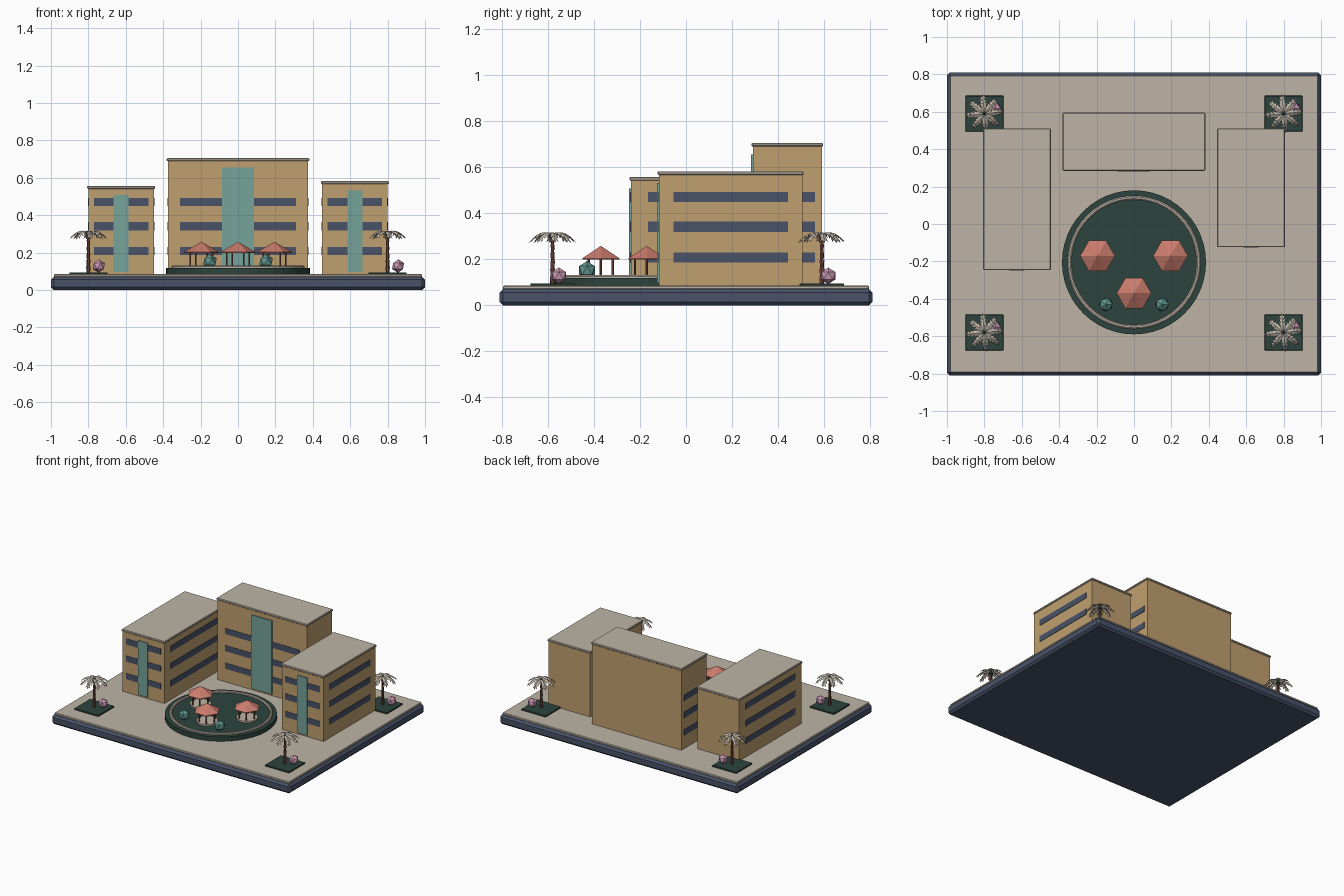
import bpy, bmesh, math
from mathutils import Matrix, Vector

if "Cube" in bpy.data.objects:
    bpy.data.objects.remove(bpy.data.objects["Cube"])


def mat(name, r, g, b):
    lin = [((c / 255 + 0.055) / 1.055) ** 2.4 for c in (r, g, b)]
    m = bpy.data.materials.new(name)
    m.diffuse_color = (*lin, 1)
    m.use_nodes = True
    m.node_tree.nodes["Principled BSDF"].inputs["Base Color"].default_value = m.diffuse_color
    return m


NAVY = mat("slate navy", 72, 82, 104)
STONE = mat("pale stone", 190, 180, 166)
WALL = mat("tan wall", 192, 160, 112)
GLASS = mat("teal glass", 117, 163, 154)
LAWN = mat("dark green", 45, 68, 61)
CORAL = mat("coral roof", 204, 125, 110)
PINK = mat("pink blossom", 205, 155, 182)
SHRUB = mat("teal shrub", 96, 152, 143)
BROWN = mat("brown wood", 125, 78, 66)


def finish(name, bm, material):
    bmesh.ops.recalc_face_normals(bm, faces=bm.faces)
    me = bpy.data.meshes.new(name)
    bm.to_mesh(me)
    bm.free()
    me.materials.append(material)
    ob = bpy.data.objects.new(name, me)
    bpy.context.collection.objects.link(ob)
    return ob


def box(name, x0, x1, y0, y1, z0, z1, material, bevel=0):
    bm = bmesh.new()
    bmesh.ops.create_cube(bm, size=1)
    for v in bm.verts:
        v.co = Vector(((x0 + x1) / 2 + v.co.x * (x1 - x0),
                       (y0 + y1) / 2 + v.co.y * (y1 - y0),
                       (z0 + z1) / 2 + v.co.z * (z1 - z0)))
    if bevel:
        bmesh.ops.bevel(bm, geom=bm.edges[:], offset=bevel, segments=1, affect='EDGES')
    return finish(name, bm, material)


def add_cone(bm, x, y, z0, z1, r0, r1, sides, turn=0):
    m = Matrix.Translation((x, y, (z0 + z1) / 2)) @ Matrix.Rotation(turn, 4, 'Z')
    bmesh.ops.create_cone(bm, cap_ends=True, segments=sides, radius1=r0, radius2=r1,
                          depth=z1 - z0, matrix=m)


def ball(name, x, y, z, r, material):
    bm = bmesh.new()
    bmesh.ops.create_icosphere(bm, subdivisions=1, radius=r,
                               matrix=Matrix.Translation((x, y, z)))
    return finish(name, bm, material)


# Base slab and paving
box("base", -1, 1, -0.81, 0.81, 0, 0.07, NAVY, 0.015)
box("paving", -0.985, 0.985, -0.795, 0.795, 0.068, 0.085, STONE, 0.004)


# Buildings: walls, roof slab, window bands on front and sides, tall glass front
def building(label, x0, x1, y0, y1, top, glass_half):
    cx, cy = (x0 + x1) / 2, (y0 + y1) / 2
    wx, wy = (x1 - x0) * 0.415, (y1 - y0) * 0.4
    t = 0.003
    box(label + "_walls", x0, x1, y0, y1, 0.08, top - 0.012, WALL)
    box(label + "_roof", x0 - 0.006, x1 + 0.006, y0 - 0.006, y1 + 0.006,
        top - 0.016, top, STONE, 0.004)
    for i, z in enumerate((0.208, 0.341, 0.471)):
        a, b = z - 0.022, z + 0.022
        box(f"{label}_front_window_{i}", cx - wx, cx + wx, y0 - t, y0 + t, a, b, NAVY)
        for side, x in (("left", x0), ("right", x1)):
            box(f"{label}_{side}_window_{i}", x - t, x + t, cy - wy, cy + wy, a, b, NAVY)
    box(label + "_glass_front", cx - glass_half, cx + glass_half, y0 - 0.008, y0 + 0.001,
        0.097, top - 0.05, GLASS)


building("main_block", -0.375, 0.375, 0.29, 0.59, 0.705, 0.085)
building("left_wing", -0.80, -0.45, -0.24, 0.505, 0.557, 0.04)
building("right_wing", 0.45, 0.80, -0.117, 0.505, 0.582, 0.04)

# Round garden with stone ring
GY = -0.205
bm = bmesh.new()
add_cone(bm, 0, GY, 0.08, 0.118, 0.385, 0.385, 48)
finish("garden_disc", bm, LAWN)
bm = bmesh.new()
profile = [(0.356, 0.112), (0.356, 0.126), (0.350, 0.131),
           (0.341, 0.131), (0.335, 0.126), (0.335, 0.112)]
vs = [bm.verts.new((r, 0, z)) for r, z in profile]
es = [bm.edges.new((vs[i], vs[(i + 1) % 6])) for i in range(6)]
bmesh.ops.spin(bm, geom=vs + es, cent=(0, 0, 0), axis=(0, 0, 1), angle=math.tau,
               steps=48, use_merge=True)
bmesh.ops.remove_doubles(bm, verts=bm.verts, dist=0.0001)
bmesh.ops.translate(bm, verts=bm.verts, vec=(0, GY, 0))
finish("garden_ring", bm, STONE)

# Hexagonal pavilions: floor, six posts, coral roof
for n, (x, y) in enumerate(((-0.195, -0.17), (0.195, -0.17), (0, -0.37))):
    bm = bmesh.new()
    add_cone(bm, x, y, 0.115, 0.13, 0.075, 0.075, 12)
    finish(f"pavilion_floor_{n}", bm, STONE)
    bm = bmesh.new()
    for k in range(6):
        a = k * math.pi / 3
        add_cone(bm, x + 0.06 * math.cos(a), y + 0.06 * math.sin(a),
                 0.12, 0.21, 0.005, 0.005, 6)
    finish(f"pavilion_posts_{n}", bm, BROWN)
    bm = bmesh.new()
    add_cone(bm, x, y, 0.199, 0.204, 0.093, 0.093, 6, math.pi / 6)
    add_cone(bm, x, y, 0.204, 0.258, 0.093, 0.0, 6, math.pi / 6)
    finish(f"pavilion_roof_{n}", bm, CORAL)

# Garden shrubs
for s in (-1, 1):
    ball("garden_shrub", s * 0.15, -0.43, 0.152, 0.04, SHRUB)


# Palm fronds: folded, drooping, saw-toothed leaves
def fronds(name, x, y, z):
    bm = bmesh.new()
    steps = 6
    for k in range(8):
        rot = Matrix.Translation((x, y, z)) @ Matrix.Rotation(k * math.pi / 4 + 0.1, 4, 'Z')

        def pt(t, w):
            h = 0.06 * t - 0.098 * t * t
            return bm.verts.new(rot @ Vector((0.105 * t, w, h - abs(w) * 0.5)))
        for i in range(steps):
            t0, t1 = i / steps, (i + 1) / steps
            width = 0.008 + 0.014 * math.sin(math.pi * (0.15 + 0.75 * t1))
            for s in (-1, 1):
                if i == steps - 1:
                    bm.faces.new((pt(t0, 0), pt(t1, 0), pt(t0, s * 0.009)))
                else:
                    bm.faces.new((pt(t0, 0), pt(t1, 0), pt(t1 + 0.06, s * width),
                                  pt(t0 + 0.04, s * width * 0.6)))
    bmesh.ops.remove_doubles(bm, verts=bm.verts, dist=0.0002)
    finish(name, bm, STONE)


# Corner planters with palm and blossom bush
for n, (x, y) in enumerate(((-0.8, -0.58), (0.8, -0.58), (-0.8, 0.59), (0.8, 0.59))):
    box(f"planter_{n}", x - 0.102, x + 0.102, y - 0.096, y + 0.096, 0.08, 0.095, LAWN, 0.003)
    bm = bmesh.new()
    for i in range(6):
        z = 0.09 + i * 0.035
        r = 0.0125 - i * 0.0008
        add_cone(bm, x, y, z, z + 0.035, r * 0.75, r, 7)
    finish(f"palm_trunk_{n}", bm, BROWN)
    ball(f"palm_crown_{n}", x, y, 0.302, 0.015, LAWN)
    fronds(f"palm_fronds_{n}", x, y, 0.308)
    ball(f"blossom_bush_{n}", x + 0.056, y + 0.028, 0.128, 0.036, PINK)
